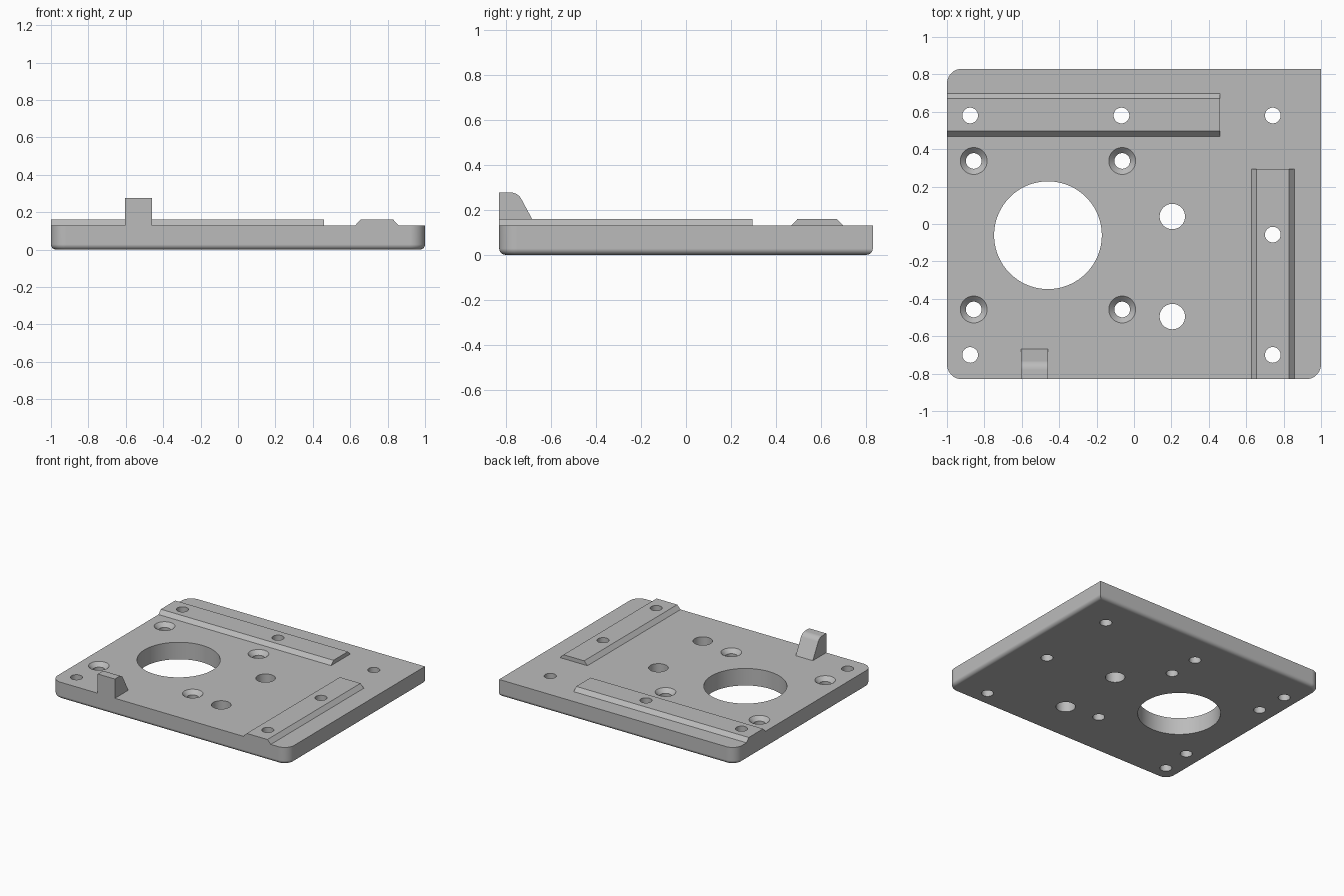
import bpy, bmesh
from math import pi, cos, sin, radians
from mathutils import Vector

cube = bpy.data.objects.get("Cube")
if cube:
    bpy.data.objects.remove(cube, do_unlink=True)

TOP = 0.13            # plate thickness
RAIL_TOP = 0.16
HALF_X, HALF_Y = 1.0, 0.83

grey = bpy.data.materials.new("machined grey")
grey.use_nodes = True
colour = (0.5, 0.5, 0.5, 1)
grey.diffuse_color = colour
grey.node_tree.nodes["Principled BSDF"].inputs["Base Color"].default_value = colour


def make_object(name, bm):
    bmesh.ops.recalc_face_normals(bm, faces=bm.faces)
    mesh = bpy.data.meshes.new(name)
    bm.to_mesh(mesh)
    bm.free()
    mesh.materials.append(grey)
    ob = bpy.data.objects.new(name, mesh)
    bpy.context.collection.objects.link(ob)
    return ob


def extrude_profile(name, points, direction):
    """Closed outline of 3D points pushed along a direction."""
    bm = bmesh.new()
    face = bm.faces.new([bm.verts.new(p) for p in points])
    out = bmesh.ops.extrude_face_region(bm, geom=[face], use_keep_orig=True)
    moved = [v for v in out["geom"] if isinstance(v, bmesh.types.BMVert)]
    bmesh.ops.translate(bm, verts=moved, vec=direction)
    return make_object(name, bm)


def add_lathe(bm, x, y, profile, sides):
    """Closed solid of revolution from (radius, z) pairs."""
    rings = [[bm.verts.new((x + r * cos(2 * pi * i / sides),
                            y + r * sin(2 * pi * i / sides), z))
              for i in range(sides)] for r, z in profile]
    for low, high in zip(rings, rings[1:]):
        for i in range(sides):
            j = (i + 1) % sides
            bm.faces.new((low[i], low[j], high[j], high[i]))
    bm.faces.new(rings[0][::-1])
    bm.faces.new(rings[-1])


# Base plate: three rounded corners, one square, rounded lower rim
bm = bmesh.new()
bmesh.ops.create_cube(bm, size=1)
for v in bm.verts:
    v.co = Vector((v.co.x * 2 * HALF_X, v.co.y * 2 * HALF_Y, (v.co.z + 0.5) * TOP))
corners = [e for e in bm.edges
           if abs(e.verts[0].co.z - e.verts[1].co.z) > 0.01
           and not (e.verts[0].co.x > 0 and e.verts[0].co.y > 0)]
bmesh.ops.bevel(bm, geom=corners, offset=0.08, segments=10, profile=0.5, affect='EDGES')
rim = [e for e in bm.edges if all(v.co.z < 0.001 for v in e.verts)]
bmesh.ops.bevel(bm, geom=rim, offset=0.028, segments=6, profile=0.5, affect='EDGES')
plate = make_object("base_plate", bm)


# Guide rails with sloping long sides
def rail_outline(a, b):
    return [(a, TOP), (b, TOP), (b - 0.028, RAIL_TOP), (a + 0.028, RAIL_TOP)]


back_rail = extrude_profile(
    "back_rail", [(-HALF_X, y, z) for y, z in rail_outline(0.468, 0.698)], (1.46, 0, 0))
side_rail = extrude_profile(
    "side_rail", [(x, -HALF_Y, z) for x, z in rail_outline(0.627, 0.858)], (0, 1.125, 0))

# Stop block at the front edge, with a rounded nose and a sloping back
radius, height = 0.055, 0.277
nose = [(-0.78 + radius * sin(a), height - radius + radius * cos(a))
        for a in [radians(6 * i) for i in range(11)]]
stop_outline = [(-HALF_Y, TOP), (-0.668, TOP)] + nose[::-1] + [(-HALF_Y, height)]
stop = extrude_profile("stop_block", [(-0.605, y, z) for y, z in stop_outline], (0.145, 0, 0))

# Hole cutters
bm = bmesh.new()


def hole(x, y, r, sides=40):
    add_lathe(bm, x, y, [(r, -0.1), (r, 0.3)], sides)


hole(-0.46, -0.06, 0.288, 96)
for y in (0.04, -0.495):
    hole(0.205, y, 0.068)
for x, y in [(-0.876, 0.58), (-0.067, 0.58), (0.742, 0.58),
             (0.742, -0.057), (0.742, -0.7), (-0.876, -0.7)]:
    hole(x, y, 0.042)
for x in (-0.857, -0.063):
    for y in (0.337, -0.457):
        add_lathe(bm, x, y, [(0.042, -0.1), (0.042, TOP - 0.03),
                             (0.072, TOP), (0.072, 0.3)], 40)
cutter = make_object("hole_cutter", bm)
cutter.hide_render = True

# Drill the plate and rails
for ob in (plate, back_rail, side_rail):
    mod = ob.modifiers.new("holes", 'BOOLEAN')
    mod.operation = 'DIFFERENCE'
    mod.solver = 'EXACT'
    mod.object = cutter
    bpy.context.view_layer.objects.active = ob
    bpy.ops.object.modifier_apply(modifier=mod.name)
bpy.data.objects.remove(cutter, do_unlink=True)

# Smooth curved faces, keep flats flat
for ob in (plate, back_rail, side_rail, stop):
    bpy.ops.object.select_all(action='DESELECT')
    ob.select_set(True)
    bpy.context.view_layer.objects.active = ob
    bpy.ops.object.shade_smooth_by_angle(angle=radians(30))
    weighted = ob.modifiers.new("flat faces", 'WEIGHTED_NORMAL')
    weighted.keep_sharp = True
    weighted.weight = 100
